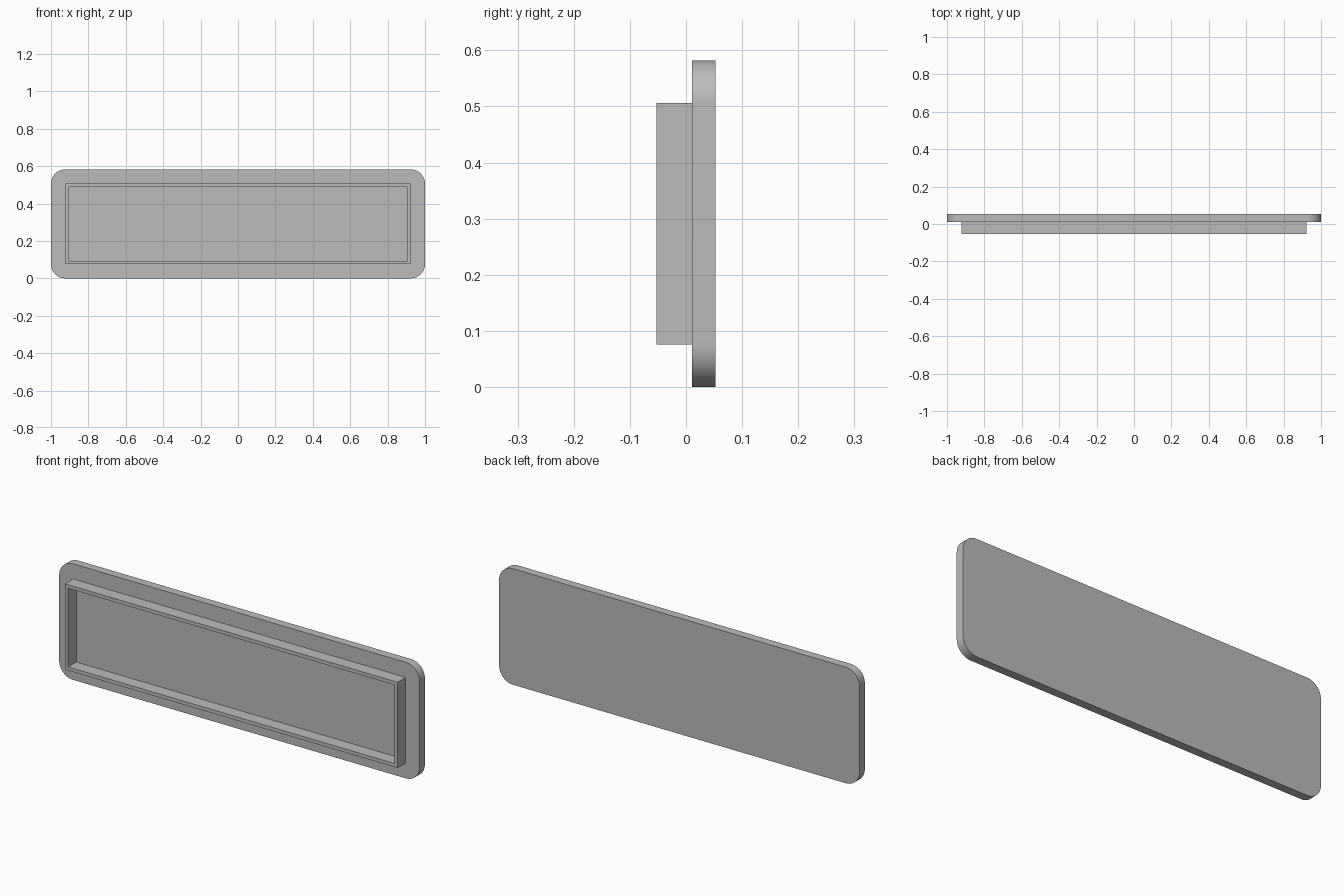
import bpy, bmesh, math

cube = bpy.data.objects.get("Cube")
if cube:
    bpy.data.objects.remove(cube, do_unlink=True)

# Single grey material
GREY = (0.5, 0.5, 0.5, 1)
grey = bpy.data.materials.new("plain_grey")
grey.use_nodes = True
grey.diffuse_color = GREY
grey.node_tree.nodes["Principled BSDF"].inputs["Base Color"].default_value = GREY

MID_Z = 0.291
BACK, FACE, FRONT = 0.053, 0.011, -0.053


def outline(half_x, half_z, radius=0, steps=12):
    """Rectangle in x and z about the middle height, with optional round corners."""
    points = []
    for i, (sx, sz) in enumerate([(1, 1), (-1, 1), (-1, -1), (1, -1)]):
        cx, cz = sx * (half_x - radius), sz * (half_z - radius)
        for k in range(steps + 1 if radius else 1):
            a = math.pi / 2 * (i + k / steps)
            points.append((cx + radius * math.cos(a), MID_Z + cz + radius * math.sin(a)))
    return points


def ring(bm, points, y):
    return [bm.verts.new((x, y, z)) for x, z in points]


def bridge(bm, a, b):
    for i in range(len(a)):
        j = (i + 1) % len(a)
        bm.faces.new((a[i], a[j], b[j], b[i]))


def finish(name, bm):
    bmesh.ops.recalc_face_normals(bm, faces=bm.faces)
    mesh = bpy.data.meshes.new(name)
    bm.to_mesh(mesh)
    bm.free()
    mesh.materials.append(grey)
    obj = bpy.data.objects.new(name, mesh)
    bpy.context.collection.objects.link(obj)
    bpy.ops.object.select_all(action='DESELECT')
    obj.select_set(True)
    bpy.context.view_layer.objects.active = obj
    bpy.ops.object.shade_smooth_by_angle(angle=math.radians(30))


# Rounded cover plate
bm = bmesh.new()
plate = outline(1, MID_Z, 0.076)
front, back = ring(bm, plate, FACE), ring(bm, plate, BACK)
bridge(bm, front, back)
bm.faces.new(front)
bm.faces.new(back)
finish("cover_plate", bm)

# Thin rectangular lip standing on the front of the plate
bm = bmesh.new()
outer, inner = outline(0.923, 0.215), outline(0.905, 0.197)
loops = [ring(bm, p, y) for p, y in
         ((outer, FACE), (outer, FRONT), (inner, FRONT), (inner, FACE))]
for a, b in zip(loops, loops[1:] + loops[:1]):
    bridge(bm, a, b)
finish("front_lip", bm)
